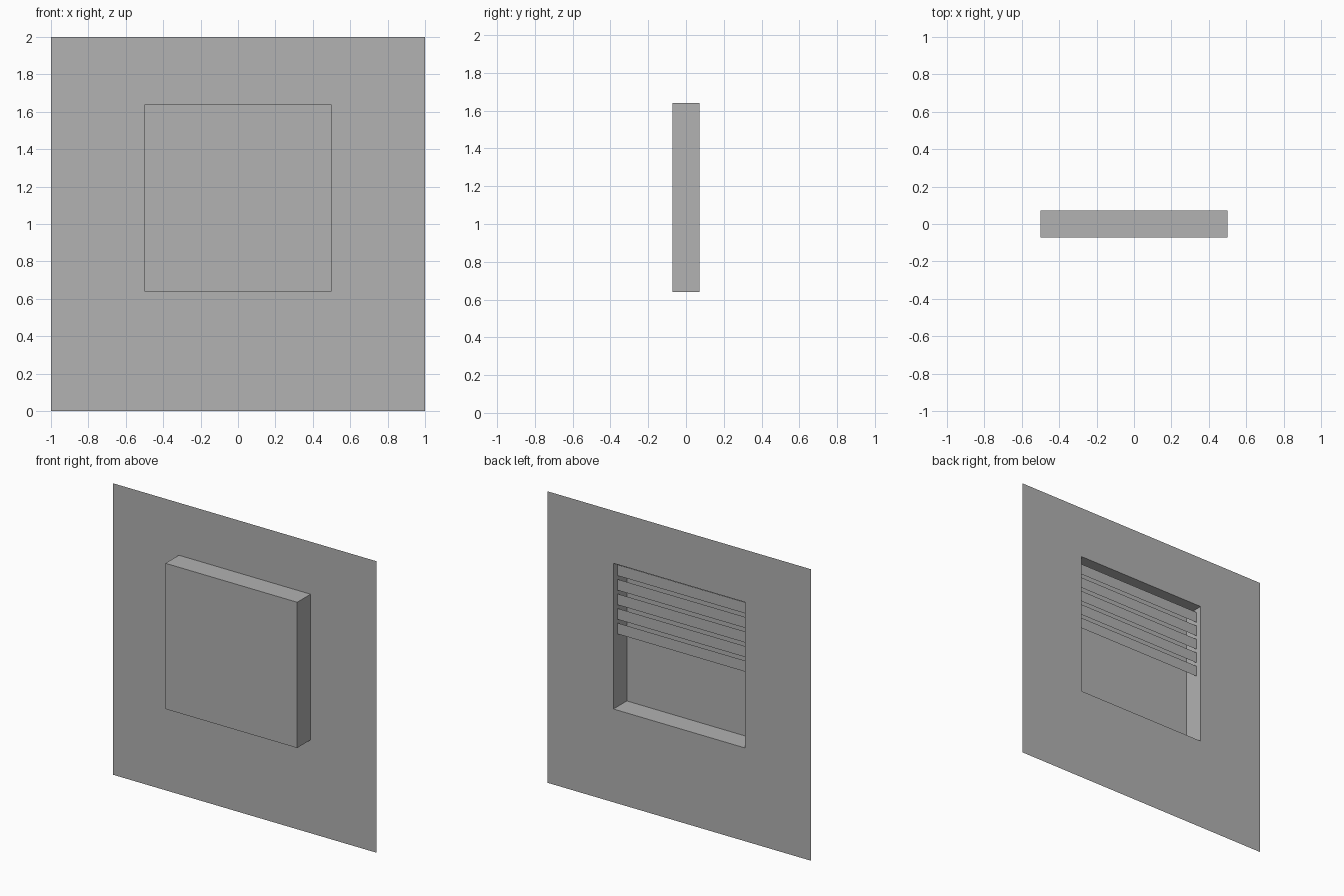
import bpy, bmesh

if "Cube" in bpy.data.objects:
    bpy.data.objects.remove(bpy.data.objects["Cube"])

BACK, FRONT = 0.0725, -0.0725   # wall plane and window front
HALF = 0.5                      # half window width
Z0, Z1 = 0.64, 1.64             # window bottom and top

grey = bpy.data.materials.new("plain grey")
grey.diffuse_color = (0.445, 0.445, 0.445, 1)
grey.use_nodes = True
grey.node_tree.nodes["Principled BSDF"].inputs["Base Color"].default_value = grey.diffuse_color


def make(name, build):
    bm = bmesh.new()
    build(bm)
    mesh = bpy.data.meshes.new(name)
    bm.to_mesh(mesh)
    bm.free()
    mesh.materials.append(grey)
    ob = bpy.data.objects.new(name, mesh)
    bpy.context.collection.objects.link(ob)
    return ob


def ring(bm, half, z0, z1, y):
    return [bm.verts.new((x, y, z)) for x, z in
            ((-half, z0), (half, z0), (half, z1), (-half, z1))]


def bridge(bm, a, b):
    for i in range(4):
        j = (i + 1) % 4
        bm.faces.new((a[i], a[j], b[j], b[i]))


# Thin wall sheet with a square opening
def wall(bm):
    bridge(bm, ring(bm, 1, 0, 2, BACK), ring(bm, HALF, Z0, Z1, BACK))


# Open-backed box standing out from the wall
def window_box(bm):
    front = ring(bm, HALF, Z0, Z1, FRONT)
    bridge(bm, ring(bm, HALF, Z0, Z1, BACK), front)
    bm.faces.new(front)


make("wall", wall)
make("window_box", window_box)

# Five flat blind slats inside the box
for i in range(5):
    top = 1.615 - 0.1 * i
    make(f"blind_slat_{i + 1}",
         lambda bm: bm.faces.new(ring(bm, HALF, top - 0.075, top, 0.031)[::-1]))
